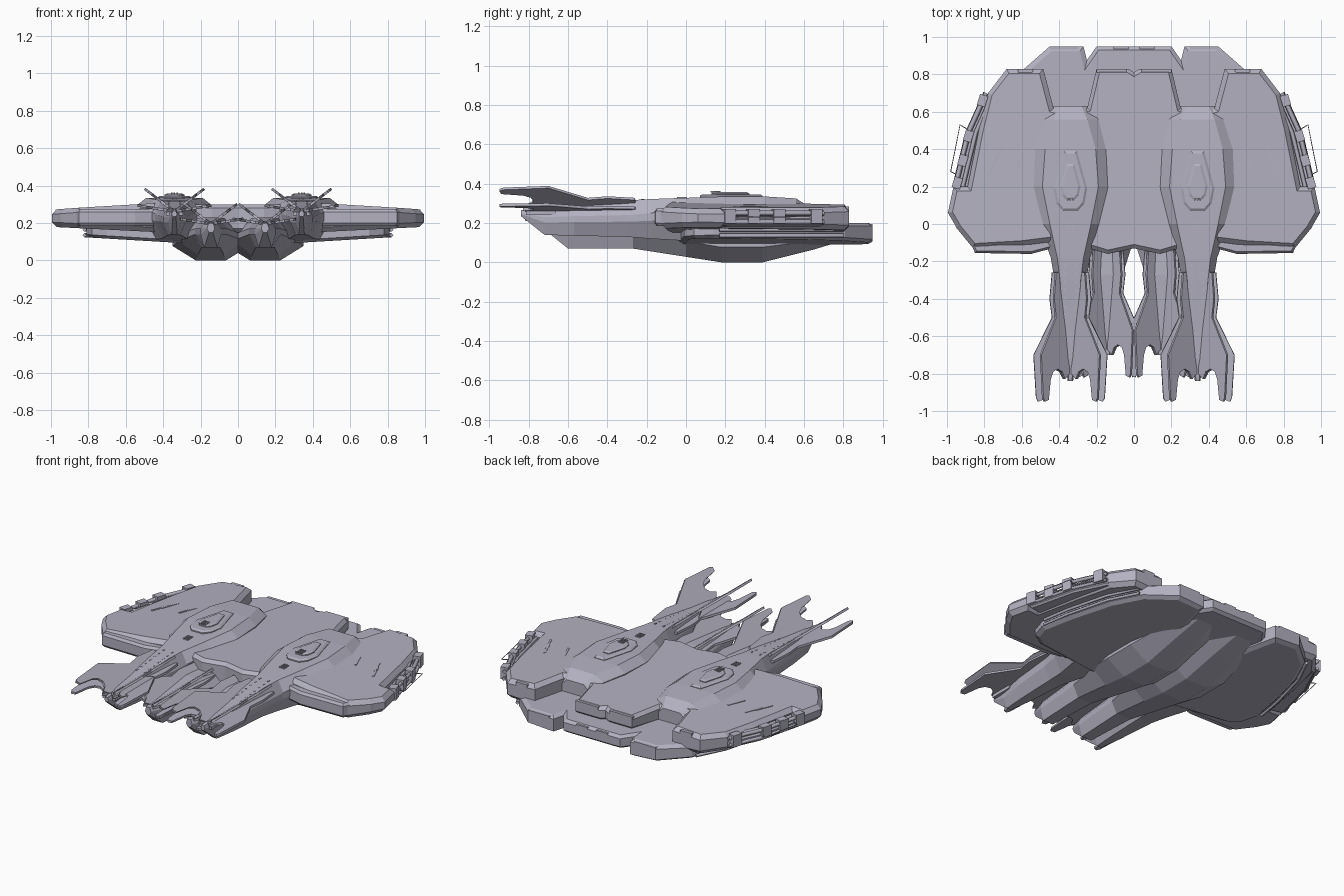
import bpy, bmesh, math
from mathutils import Vector

cube = bpy.data.objects.get("Cube")
if cube:
    bpy.data.objects.remove(cube, do_unlink=True)

hull_grey = bpy.data.materials.new("lavender_grey_hull")
hull_grey.use_nodes = True
hull_grey.diffuse_color = (0.45, 0.44, 0.53, 1)
hull_grey.node_tree.nodes["Principled BSDF"].inputs["Base Color"].default_value = hull_grey.diffuse_color


def finish(name, bm, mirror=True):
    bmesh.ops.recalc_face_normals(bm, faces=bm.faces[:])
    me = bpy.data.meshes.new(name)
    bm.to_mesh(me)
    bm.free()
    me.materials.append(hull_grey)
    ob = bpy.data.objects.new(name, me)
    bpy.context.collection.objects.link(ob)
    if mirror:
        m = ob.modifiers.new("mirror", 'MIRROR')
        m.use_mirror_merge = False
    return ob


def plate(name, outline, low, high, rim=0.03, drop=0.02, mirror=True):
    """Slab between two height rules low(x, y) and high(x, y), with chamfered rims."""
    bm = bmesh.new()
    bot = [bm.verts.new((x, y, low(x, y) + drop)) for x, y in outline]
    top = [bm.verts.new((x, y, high(x, y) - drop)) for x, y in outline]
    n = len(outline)
    for i in range(n):
        j = (i + 1) % n
        bm.faces.new((bot[i], bot[j], top[j], top[i]))
    caps = [bm.faces.new(bot[::-1]), bm.faces.new(top)]
    bmesh.ops.recalc_face_normals(bm, faces=bm.faces[:])
    for cap in caps:
        bmesh.ops.inset_region(bm, faces=[cap], thickness=rim, depth=drop, use_even_offset=True)
    return finish(name, bm, mirror)


def loft(name, cx, stations):
    """Eight-sided hull: each station is y, half width, deck half width, keel half width, keel z, side z, deck z."""
    bm = bmesh.new()
    rings = []
    for y, w, tw, kw, zb, zm, zt in stations:
        half = [(kw, zb), (w, zm - 0.3 * (zm - zb)), (w, zm), (tw, zt)]
        pts = half + [(-x, z) for x, z in reversed(half)]
        rings.append([bm.verts.new((cx + x, y, z)) for x, z in pts])
    for a, b in zip(rings, rings[1:]):
        for i in range(8):
            j = (i + 1) % 8
            bm.faces.new((a[i], a[j], b[j], b[i]))
    bm.faces.new(rings[0])
    bm.faces.new(rings[-1][::-1])
    return finish(name, bm)


def blocks(name, items):
    """Small boxes: centre, size and turn about z."""
    bm = bmesh.new()
    for c, size, turn in items:
        vs = bmesh.ops.create_cube(bm, size=1)["verts"]
        bmesh.ops.scale(bm, vec=size, verts=vs)
        ca, sa = math.cos(turn), math.sin(turn)
        for v in vs:
            x, y, z = v.co
            v.co = Vector((x * ca - y * sa, x * sa + y * ca, z)) + Vector(c)
    return finish(name, bm)


def bar(name, pts, radius):
    """Square bar following a path."""
    cu = bpy.data.curves.new(name, 'CURVE')
    cu.dimensions = '3D'
    cu.bevel_depth = radius
    cu.bevel_resolution = 0
    cu.use_fill_caps = True
    sp = cu.splines.new('POLY')
    sp.points.add(len(pts) - 1)
    for p, q in zip(sp.points, pts):
        p.co = (*q, 1)
    cu.materials.append(hull_grey)
    ob = bpy.data.objects.new(name, cu)
    bpy.context.collection.objects.link(ob)
    ob.modifiers.new("mirror", 'MIRROR').use_mirror_merge = False


# Upper deck: centre panel and two wings
half = [(0.03, 0.83), (0.2, 0.83), (0.25, 0.62), (0.34, 0.6), (0.34, -0.1), (0.14, -0.16)]
centre = [(0, 0.81)] + half + [(0, -0.13)] + [(-x, y) for x, y in reversed(half)]
plate("upper_centre_deck", centre, lambda x, y: 0.15 + 0.05 * max(y, 0),
      lambda x, y: 0.3 - 0.025 * max(y, 0), 0.02, 0.02, False)


def wing_top(x, y):
    return 0.305 - 0.06 * (x - 0.45) - 0.01 * y


def wing_bottom(x, y):
    return 0.15 + 0.05 * (x - 0.4)


wing = [(0.34, 0.6), (0.43, 0.62), (0.485, 0.83), (0.68, 0.83), (0.78, 0.7), (0.83, 0.5), (0.89, 0.2),
        (0.965, 0.2), (0.995, 0.06), (0.96, 0), (0.95, -0.02), (0.86, -0.13), (0.6, -0.115), (0.4, -0.09),
        (0.34, -0.09)]
plate("upper_wing", wing, wing_bottom, wing_top, 0.025, 0.025)
plate("wing_front_bumper", [(0.38, -0.08), (0.87, -0.11), (0.85, -0.155), (0.55, -0.16), (0.38, -0.115)],
      lambda x, y: 0.185, lambda x, y: 0.275, 0.012, 0.015)

# Recessed shelf and rails along each wing edge
shelf = [(0.74, 0.72), (0.79, 0.69), (0.88, 0.5), (0.955, 0.2), (0.85, 0.18)]
plate("wing_side_shelf", shelf, lambda x, y: 0.18, lambda x, y: 0.232, 0.01, 0.01)
for name, dx, z, r in (("inner_rail", -0.04, 0.245, 0.012), ("outer_rail", 0, 0.25, 0.014),
                       ("lower_rail", 0.005, 0.205, 0.012)):
    bar(name, [(0.79 + dx, 0.7, z), (0.885 + dx, 0.49, z), (0.955 + dx, 0.2, z)], r)
bar("side_railing", [(0.88, 0.5, 0.23), (0.93, 0.53, 0.23), (0.98, 0.28, 0.23), (0.94, 0.26, 0.23)], 0.003)
blocks("rail_clamps", [((x, y, 0.235), (0.045, 0.06, 0.075), 0.3)
                       for x, y in ((0.81, 0.66), (0.885, 0.47), (0.915, 0.34), (0.945, 0.22))])

# Lower deck: centre panel and two wings
low_half = [(0.2, 0.95), (0.29, 0.82), (0.24, 0.6), (0.24, 0)]
lower = low_half + [(-x, y) for x, y in reversed(low_half)]
plate("lower_centre_deck", lower, lambda x, y: 0.09 + 0.03 * y, lambda x, y: 0.2, 0.02, 0.015, False)
low_wing = [(0.2, 0.6), (0.22, 0.75), (0.27, 0.95), (0.45, 0.95), (0.61, 0.81), (0.7, 0.62), (0.77, 0.35),
            (0.81, 0.14), (0.78, 0.04), (0.7, -0.01), (0.2, -0.04)]
plate("lower_wing", low_wing, lambda x, y: 0.075 + 0.06 * x, lambda x, y: 0.2, 0.025, 0.015)
for i, z in enumerate((0.135, 0.165)):
    bar("lower_wing_rail_%d" % i, [(0.63, 0.8, z), (0.72, 0.62, z), (0.79, 0.35, z), (0.82, 0.17, z)], 0.011)

# Hulls: outer pair above, deeper inner pair below
UPPER, LOWER = 0.34, 0.145
loft("upper_hull", UPPER, [
    (-0.84, 0.014, 0.008, 0.008, 0.235, 0.25, 0.265),
    (-0.72, 0.034, 0.02, 0.015, 0.14, 0.23, 0.28),
    (-0.57, 0.06, 0.04, 0.03, 0.135, 0.235, 0.29),
    (-0.3, 0.085, 0.055, 0.045, 0.13, 0.24, 0.315),
    (-0.18, 0.105, 0.07, 0.06, 0.12, 0.25, 0.322),
    (0.0, 0.17, 0.11, 0.1, 0.11, 0.285, 0.328),
    (0.2, 0.2, 0.15, 0.12, 0.11, 0.295, 0.335),
    (0.4, 0.19, 0.135, 0.11, 0.11, 0.295, 0.335),
    (0.56, 0.15, 0.09, 0.09, 0.12, 0.29, 0.325),
    (0.63, 0.1, 0.06, 0.07, 0.14, 0.24, 0.28)])
loft("lower_hull", LOWER, [
    (-0.7, 0.02, 0.012, 0.01, 0.15, 0.175, 0.2),
    (-0.6, 0.055, 0.03, 0.035, 0.07, 0.17, 0.21),
    (-0.27, 0.085, 0.05, 0.05, 0.07, 0.17, 0.23),
    (0.0, 0.17, 0.1, 0.07, 0.028, 0.14, 0.22),
    (0.18, 0.205, 0.12, 0.08, 0.0, 0.11, 0.2),
    (0.39, 0.205, 0.12, 0.08, 0.0, 0.11, 0.2),
    (0.65, 0.16, 0.1, 0.07, 0.065, 0.13, 0.19),
    (0.83, 0.1, 0.06, 0.05, 0.12, 0.15, 0.18)])

# Raised canopy on each upper hull
for name, k, z, d in (("canopy_base", 1, 0.346, 0.008), ("canopy_top", 0.6, 0.357, 0.006)):
    side = [(0.035, 0.39), (0.09, 0.19), (0.075, 0.11), (0.04, 0.07)]
    ring = [(UPPER + k * x, 0.22 + k * (y - 0.22)) for x, y in side + [(-x, y) for x, y in reversed(side)]]
    plate(name, ring, lambda x, y: 0.315, lambda x, y: z, 0.012, d)

# Swept blades: two on each side of every hull, thin and forked at the front
BLADE = [(0.02, -0.25), (0.1, -0.26), (0.113, -0.4), (0.1, -0.5), (0.2, -0.7), (0.186, -0.93), (0.175, -0.95),
         (0.15, -0.94), (0.137, -0.83), (0.12, -0.79), (0.09, -0.775), (0.06, -0.79), (0.04, -0.83), (0.01, -0.8)]


def blade(name, cx, z0, side, angle, shift, scale):
    bm = bmesh.new()
    c, s = math.cos(angle), math.sin(angle)
    loops = []
    for t in (-0.007, 0.007):
        loops.append([bm.verts.new((cx + side * (d * scale * c - t * s), y + shift, z0 + d * scale * s + t * c))
                      for d, y in BLADE])
    n = len(BLADE)
    for i in range(n):
        j = (i + 1) % n
        bm.faces.new((loops[0][i], loops[0][j], loops[1][j], loops[1][i]))
    bm.faces.new(loops[0][::-1])
    bm.faces.new(loops[1])
    finish(name, bm)


for side, label in ((1, "outer"), (-1, "inner")):
    for tilt, angle in (("raised", 0.65), ("flat", 0.16)):
        blade("upper_%s_%s_blade" % (label, tilt), UPPER, 0.262, side, angle, 0, 1)
        blade("lower_%s_%s_blade" % (label, tilt), LOWER, 0.195, side, angle, 0.13, 0.88)

# Surface fittings: deck hatches, hull slots, rear edge pads and prow tubes
blocks("hull_slots", [((UPPER + dx, y, z), (0.008, 0.05, 0.008), 0)
                      for dx in (-0.014, 0, 0.014) for y, z in ((0.15, 0.359), (-0.02, 0.329))])
blocks("hull_windows", [((UPPER + sx * 0.03, -0.22 - 0.045 * i, 0.319 - 0.004 * i), (0.008, 0.018, 0.008), 0)
                        for sx in (-1, 1) for i in range(7)])
blocks("wing_hatches", [((x, y, wing_top(x, y)), (0.012, 0.12, 0.006), 0.38)
                        for x, y in ((0.6, 0.35), (0.73, 0.36), (0.76, 0.3))])
blocks("rear_edge_pads", [((x, y, z), (0.08, 0.02, 0.03), 0)
                          for x, y, z in ((0.08, 0.82, 0.262), (0.16, 0.82, 0.262), (0.58, 0.82, 0.27),
                                          (0.34, 0.94, 0.18), (0.41, 0.94, 0.18), (0.07, 0.94, 0.18))])
blocks("prow_tubes", [((UPPER + sx * 0.035, -0.74, 0.25), (0.02, 0.15, 0.02), 0) for sx in (-1, 1)])
